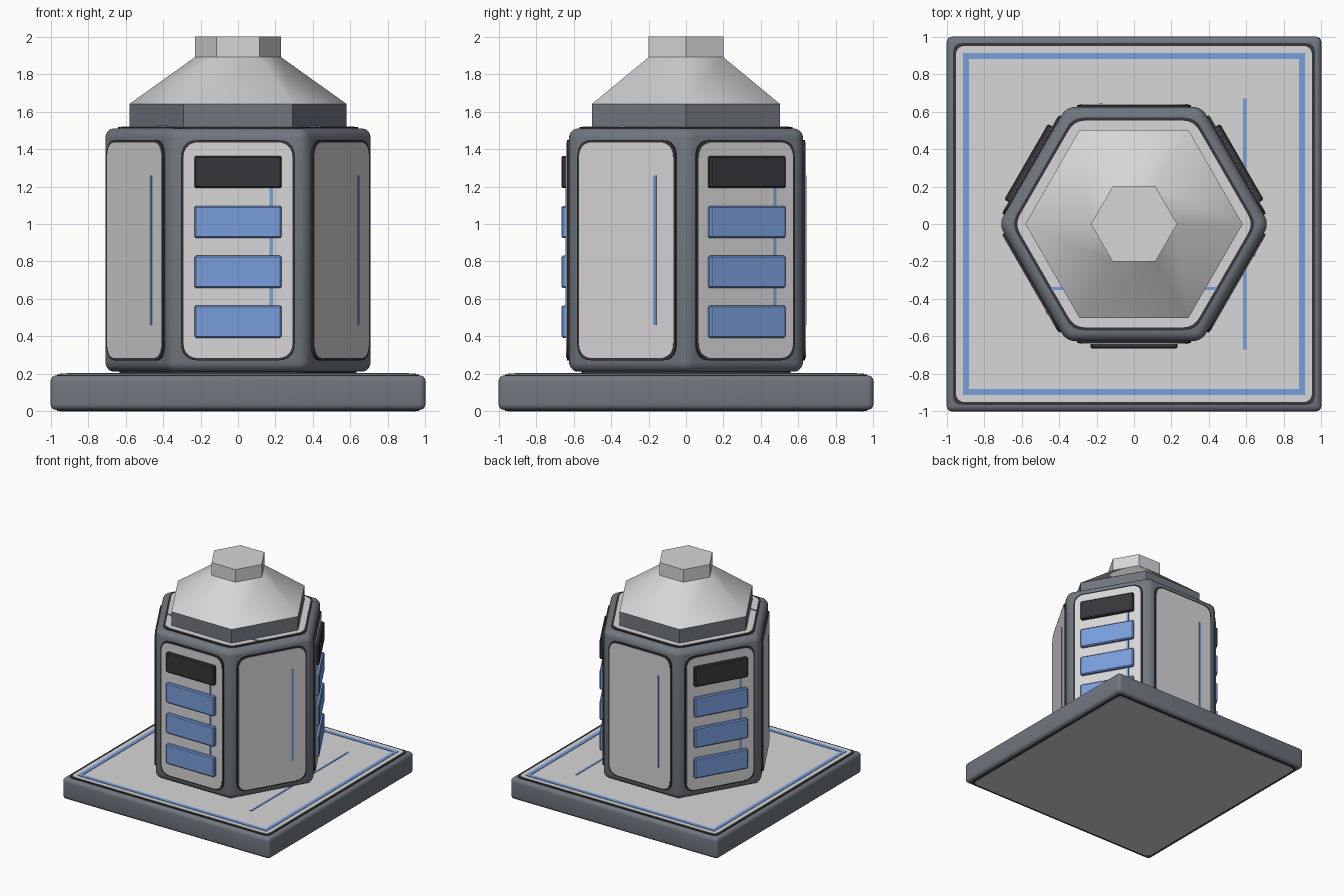
import bpy, bmesh, math
from mathutils import Vector, Matrix

if "Cube" in bpy.data.objects:
    bpy.data.objects.remove(bpy.data.objects["Cube"])


def material(name, rgb):
    m = bpy.data.materials.new(name)
    m.diffuse_color = (*rgb, 1)
    m.use_nodes = True
    m.node_tree.nodes["Principled BSDF"].inputs["Base Color"].default_value = m.diffuse_color
    return m


LIGHT = material("light_panel_grey", (0.69, 0.68, 0.69))
ROOF = material("roof_grey", (0.66, 0.67, 0.68))
BODY = material("slate_grey", (0.165, 0.185, 0.215))
BLUE = material("blue", (0.19, 0.34, 0.71))
DARK = material("near_black", (0.038, 0.037, 0.043))


def finish(name, bm, mat, matrix=Matrix(), smooth=None):
    bmesh.ops.recalc_face_normals(bm, faces=bm.faces)
    me = bpy.data.meshes.new(name)
    bm.to_mesh(me)
    bm.free()
    me.materials.append(mat)
    if smooth:
        me.shade_smooth()
        me.set_sharp_from_angle(angle=math.radians(smooth))
    ob = bpy.data.objects.new(name, me)
    ob.matrix_world = matrix
    bpy.context.collection.objects.link(ob)
    return ob


def rounded(corners, r):
    """Round each corner of a polygon, r being the setback along the sides."""
    if not r:
        return corners
    out = []
    for i, p in enumerate(corners):
        a = p + (corners[i - 1] - p).normalized() * r
        b = p + (corners[(i + 1) % len(corners)] - p).normalized() * r
        for k in range(6):
            t = k / 5
            out.append(a * (1 - t) ** 2 + p * 2 * t * (1 - t) + b * t * t)
    return out


def rect(x0, x1, y0, y1):
    return [Vector(c) for c in ((x0, y0), (x1, y0), (x1, y1), (x0, y1))]


def hexagon(radius):
    return [Vector((radius * math.cos(i * math.pi / 3), radius * math.sin(i * math.pi / 3)))
            for i in range(6)]


def slab(name, outline, z0, z1, mat, matrix=Matrix(), r=0, bevel=0, segs=1):
    bm = bmesh.new()
    face = bm.faces.new([bm.verts.new((p.x, p.y, z0)) for p in rounded(outline, r)])
    ext = bmesh.ops.extrude_face_region(bm, geom=[face])
    bmesh.ops.translate(bm, vec=(0, 0, z1 - z0),
                        verts=[v for v in ext["geom"] if isinstance(v, bmesh.types.BMVert)])
    if bevel:
        bmesh.ops.bevel(bm, geom=bm.edges[:], offset=bevel, segments=segs,
                        profile=0.5, affect='EDGES', clamp_overlap=True)
    return finish(name, bm, mat, matrix, 35 if segs > 1 else None)


# Square base with light panels set in dark gaskets
slab("base", rect(-1, 1, -1, 1), 0.008, 0.192, BODY, bevel=0.03, segs=4)
slab("base_bottom_gasket", rect(-.965, .965, -.965, .965), 0.003, 0.05, DARK, r=0.05)
slab("base_bottom_panel", rect(-.95, .95, -.95, .95), 0, 0.05, LIGHT, r=0.05)
slab("base_top_gasket", rect(-.965, .965, -.965, .965), 0.15, 0.198, DARK, r=0.05)
slab("base_top_panel", rect(-.95, .95, -.95, .95), 0.15, 0.201, LIGHT, r=0.05)

# Blue border and single line on the base
for s, side in ((-1, "a"), (1, "b")):
    lo, hi = sorted((s * 0.88, s * 0.912))
    slab("base_border_x_" + side, rect(-.912, .912, lo, hi), 0.19, 0.205, BLUE)
    slab("base_border_y_" + side, rect(lo, hi, -.88, .88), 0.19, 0.205, BLUE)
slab("base_line", rect(0.582, 0.6, -.67, .67), 0.19, 0.205, BLUE)

# Hexagonal body with rounded edges
APO = 0.625
slab("body", hexagon(APO / math.cos(math.pi / 6)), 0.212, 1.51, BODY, bevel=0.05, segs=5)
slab("body_foot", hexagon(0.645), 0.2, 0.25, DARK, r=0.05)
slab("body_top_gasket", hexagon(0.655), 1.48, 1.518, DARK, r=0.06)
slab("body_top_panel", hexagon(0.637), 1.48, 1.521, LIGHT, r=0.06)
slab("body_top_line", rect(-.44, .44, -.353, -.337), 1.5, 1.526, BLUE)

# Side panels; every second side carries four raised plates
for i in range(6):
    a = math.radians(-90 + 60 * i)
    normal = Vector((math.cos(a), math.sin(a), 0))
    tangent = Vector((-math.sin(a), math.cos(a), 0))
    frame = Matrix((tangent, (0, 0, 1), normal)).transposed().to_4x4()
    slab(f"side_gasket_{i}", rect(-.303, .303, .272, 1.448), 0.6, 0.636, DARK, frame, r=0.09)
    slab(f"side_panel_{i}", rect(-.291, .291, .284, 1.436), 0.6, 0.639, LIGHT, frame, r=0.085)
    slab(f"side_line_{i}", rect(.169, .187, .46, 1.26), 0.62, 0.643, BLUE, frame)
    if i % 2 == 0:
        for k in range(4):
            z = 0.393 + 0.266 * k
            slab(f"side_plate_{i}_{k}", rect(-.233, .233, z, z + 0.172), 0.62, 0.665,
                 DARK if k == 3 else BLUE, frame, bevel=0.008)

# Roof: dark band, sloping hexagonal roof, cap
slab("roof_band", hexagon(0.58), 1.5, 1.64, BODY)
bm = bmesh.new()
rings = [[bm.verts.new((p.x, p.y, z)) for p in hexagon(rad)] for rad, z in ((0.58, 1.64), (0.23, 1.89))]
for i in range(6):
    j = (i + 1) % 6
    bm.faces.new((rings[0][i], rings[0][j], rings[1][j], rings[1][i]))
finish("roof_slope", bm, ROOF, smooth=45)
slab("roof_cap", hexagon(0.23), 1.88, 2.0, ROOF)
